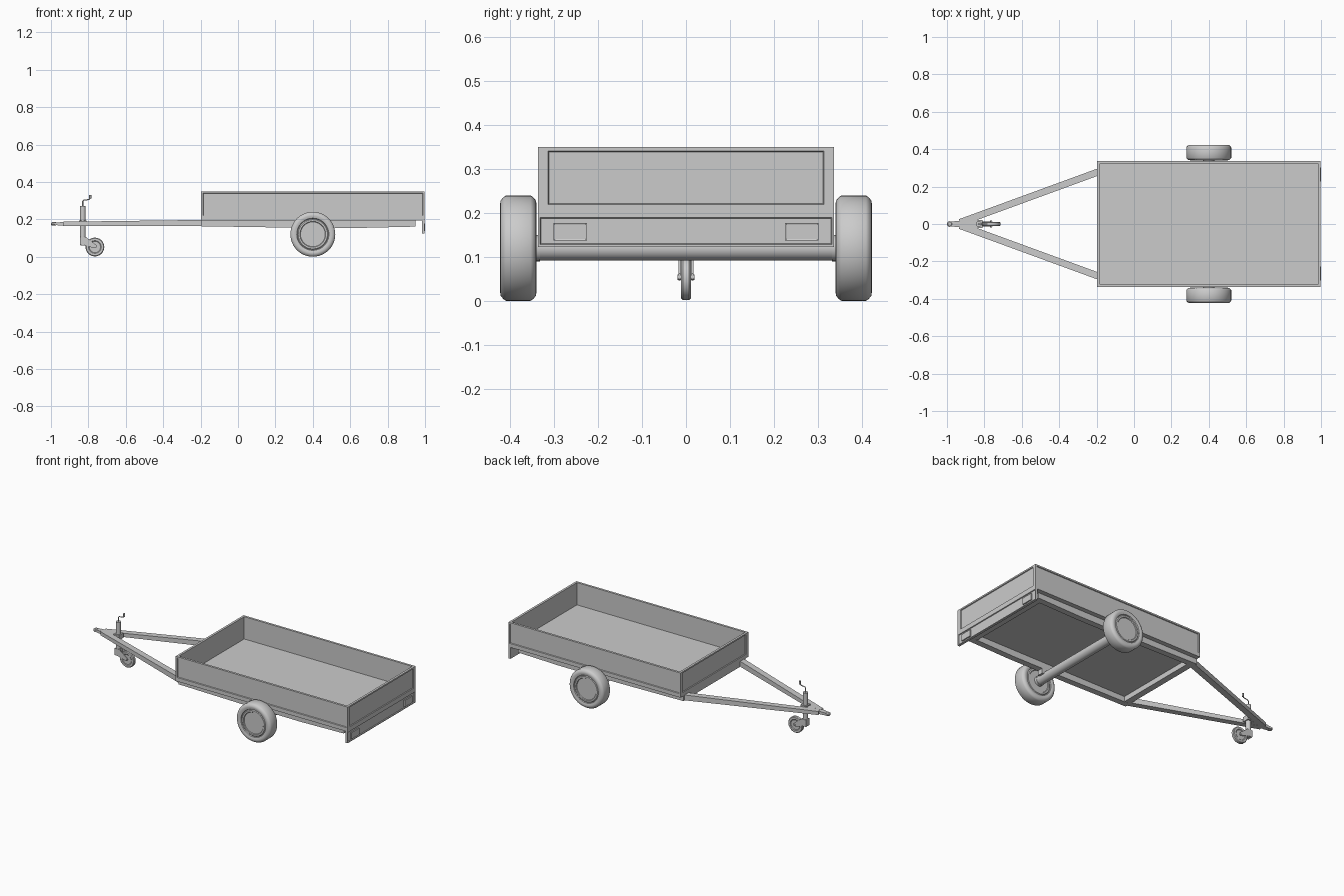
import bpy, bmesh, math
from mathutils import Vector, Matrix

if "Cube" in bpy.data.objects:
    bpy.data.objects.remove(bpy.data.objects["Cube"])


def finish(name, bm, smooth=False):
    bmesh.ops.recalc_face_normals(bm, faces=bm.faces)
    me = bpy.data.meshes.new(name)
    bm.to_mesh(me)
    bm.free()
    ob = bpy.data.objects.new(name, me)
    bpy.context.collection.objects.link(ob)
    if smooth:
        bpy.ops.object.select_all(action='DESELECT')
        ob.select_set(True)
        bpy.context.view_layer.objects.active = ob
        bpy.ops.object.shade_smooth_by_angle(angle=math.radians(35))
    return ob


def box(name, lo, hi, face=None, rim=0.013, depth=0.005):
    """Box between two corners; the face looking along `face` gets a sunken panel."""
    lo, hi = Vector(lo), Vector(hi)
    bm = bmesh.new()
    bmesh.ops.create_cube(bm, size=1)
    for v in bm.verts:
        v.co = Vector([(lo[i] + hi[i]) / 2 + v.co[i] * (hi[i] - lo[i]) for i in range(3)])
    if face:
        bm.normal_update()
        f = [f for f in bm.faces if f.normal.dot(Vector(face)) > 0.9]
        bmesh.ops.inset_region(bm, faces=f, thickness=rim)
        bmesh.ops.inset_region(bm, faces=f, thickness=0.003, depth=-depth)
    return finish(name, bm)


def beam(name, p, q, w, h0, h1):
    """Beam from p to q, width w, height tapering from h0 to h1."""
    p, q = Vector(p), Vector(q)
    d = q - p
    side = Vector((-d.y, d.x, 0)).normalized() * w / 2
    bm = bmesh.new()
    rings = []
    for c, h in ((p, h0), (q, h1)):
        up = Vector((0, 0, h / 2))
        rings.append([bm.verts.new(c + s * side + t * up)
                      for s, t in ((-1, -1), (1, -1), (1, 1), (-1, 1))])
    a, b = rings
    bm.faces.new(a)
    bm.faces.new(b[::-1])
    for i in range(4):
        j = (i + 1) % 4
        bm.faces.new((a[i], a[j], b[j], b[i]))
    return finish(name, bm)


def lathe(name, profile, centre, axis='Y', n=48):
    """Spin (radius, offset) points around an axis through centre."""
    bm = bmesh.new()
    vs = [bm.verts.new((r, 0, t)) for r, t in profile]
    es = [bm.edges.new(e) for e in zip(vs, vs[1:])]
    bmesh.ops.spin(bm, geom=vs + es, cent=(0, 0, 0), axis=(0, 0, 1),
                   angle=2 * math.pi, steps=n)
    bmesh.ops.remove_doubles(bm, verts=bm.verts, dist=1e-5)
    rot = Matrix.Rotation(math.radians(-90), 4, 'X') if axis == 'Y' else Matrix()
    bm.transform(Matrix.Translation(centre) @ rot)
    return finish(name, bm, True)


def cyl(name, r, a, b, centre, axis='Y', n=24):
    return lathe(name, [(0, a), (r, a), (r, b), (0, b)], centre, axis, n)


def extrude_xz(name, pts, y0, y1):
    bm = bmesh.new()
    f = bm.faces.new([bm.verts.new((x, y0, z)) for x, z in pts])
    r = bmesh.ops.extrude_face_region(bm, geom=[f])
    bmesh.ops.translate(bm, vec=(0, y1 - y0, 0),
                        verts=[g for g in r['geom'] if isinstance(g, bmesh.types.BMVert)])
    return finish(name, bm)


X0, X1, W, T = -0.197, 0.997, 0.337, 0.014

# Cargo bed: floor and recessed wall panels
box('bed_floor', (X0, -W, 0.195), (X1, W, 0.21))
for s, n in ((-1, 'right'), (1, 'left')):
    box(n + '_side_panel', (X0, min(s * W, s * (W - T)), 0.21),
        (X1, max(s * W, s * (W - T)), 0.35), (0, s, 0))
box('front_panel', (X0, -W + T, 0.21), (X0 + T, W - T, 0.35), (-1, 0, 0))
box('tailgate', (X1 - T, -W + T, 0.21), (X1, W - T, 0.35), (1, 0, 0))

# Light board hanging below the tailgate
box('light_board', (0.983, -W, 0.123), (X1, W, 0.195), (1, 0, 0), 0.007)
for s, n in ((-1, 'right'), (1, 'left')):
    y = s * 0.264
    box(n + '_tail_lamp', (0.985, y - 0.038, 0.137), (1.0, y + 0.038, 0.177), (1, 0, 0), 0.002, 0.001)

# Chassis, drawbar and wheels, one per side
tyre = [(0, -0.033), (0.066, -0.033), (0.069, -0.037), (0.078, -0.037), (0.083, -0.033),
        (0.086, -0.038), (0.098, -0.0415), (0.108, -0.0405), (0.116, -0.034), (0.12, -0.028)]
tyre += [(r, -t) for r, t in reversed(tyre)]
for s, n in ((-1, 'right'), (1, 'left')):
    extrude_xz(n + '_chassis_rail', [(X0, 0.197), (X0, 0.163), (0.25, 0.156),
               (0.65, 0.154), (0.95, 0.161), (0.95, 0.197)], s * 0.27, s * 0.308)
    beam(n + '_drawbar', (-0.93, s * 0.008, 0.176), (-0.17, s * 0.286, 0.18), 0.037, 0.022, 0.034)
    lathe(n + '_wheel', tyre, (0.4, s * 0.382, 0.12))
    cyl(n + '_hub', 0.03, -0.008, 0.008, (0.4, s * 0.34, 0.12))
    beam(n + '_axle_bracket', (0.36, s * 0.289, 0.15), (0.44, s * 0.289, 0.15), 0.038, 0.05, 0.05)
box('front_crossbeam', (X0, -0.28, 0.163), (X0 + 0.04, 0.28, 0.196))
box('rear_crossbeam', (0.91, -0.28, 0.161), (0.95, 0.28, 0.196))
cyl('axle', 0.028, -0.345, 0.345, (0.4, 0, 0.12))

# Tow coupling
beam('coupling_neck', (-0.96, 0, 0.176), (-0.84, 0, 0.177), 0.03, 0.016, 0.024)
lathe('coupling_head', [(0, -0.008), (0.012, -0.008), (0.015, -0.004), (0.015, 0.004),
      (0.01, 0.009), (0, 0.009)], (-0.985, 0, 0.176), 'Z', 24)
beam('coupling_shank', (-0.985, 0, 0.176), (-0.93, 0, 0.176), 0.026, 0.014, 0.018)

# Jockey wheel with post, fork and crank
PX = -0.83
cyl('jockey_post', 0.015, 0.10, 0.27, (PX, 0, 0), 'Z')
cyl('jockey_inner_tube', 0.011, 0.06, 0.11, (PX, 0, 0), 'Z')
box('jockey_clamp', (PX - 0.02, -0.022, 0.165), (PX + 0.02, 0.022, 0.195))
box('jockey_fork_bridge', (PX - 0.014, -0.017, 0.062), (PX + 0.018, 0.017, 0.105))
for s, n in ((-1, 'right'), (1, 'left')):
    extrude_xz(n + '_jockey_fork', [(PX - 0.014, 0.105), (PX - 0.014, 0.068), (-0.77, 0.046),
               (-0.757, 0.05), (-0.757, 0.062), (PX + 0.018, 0.105)], s * 0.013, s * 0.017)
lathe('jockey_wheel', [(0, -0.008), (0.03, -0.008), (0.034, -0.011), (0.046, -0.011), (0.05, -0.007),
      (0.05, 0.007), (0.046, 0.011), (0.034, 0.011), (0.03, 0.008), (0, 0.008)], (-0.765, 0, 0.052))
cyl('jockey_axle', 0.006, -0.019, 0.019, (-0.765, 0, 0.054), n=12)
cu = bpy.data.curves.new('jockey_crank', 'CURVE')
cu.dimensions = '3D'
cu.bevel_depth = 0.003
cu.bevel_resolution = 2
cu.use_fill_caps = True
path = [(PX, 0.265), (PX, 0.296), (PX + 0.005, 0.302), (-0.797, 0.306), (-0.791, 0.311), (-0.79, 0.32)]
sp = cu.splines.new('POLY')
sp.points.add(len(path) - 1)
for p, (x, z) in zip(sp.points, path):
    p.co = (x, 0, z, 1)
bpy.context.collection.objects.link(bpy.data.objects.new('jockey_crank', cu))
cyl('crank_knob', 0.006, 0.311, 0.331, (-0.79, 0, 0), 'Z', 12)
